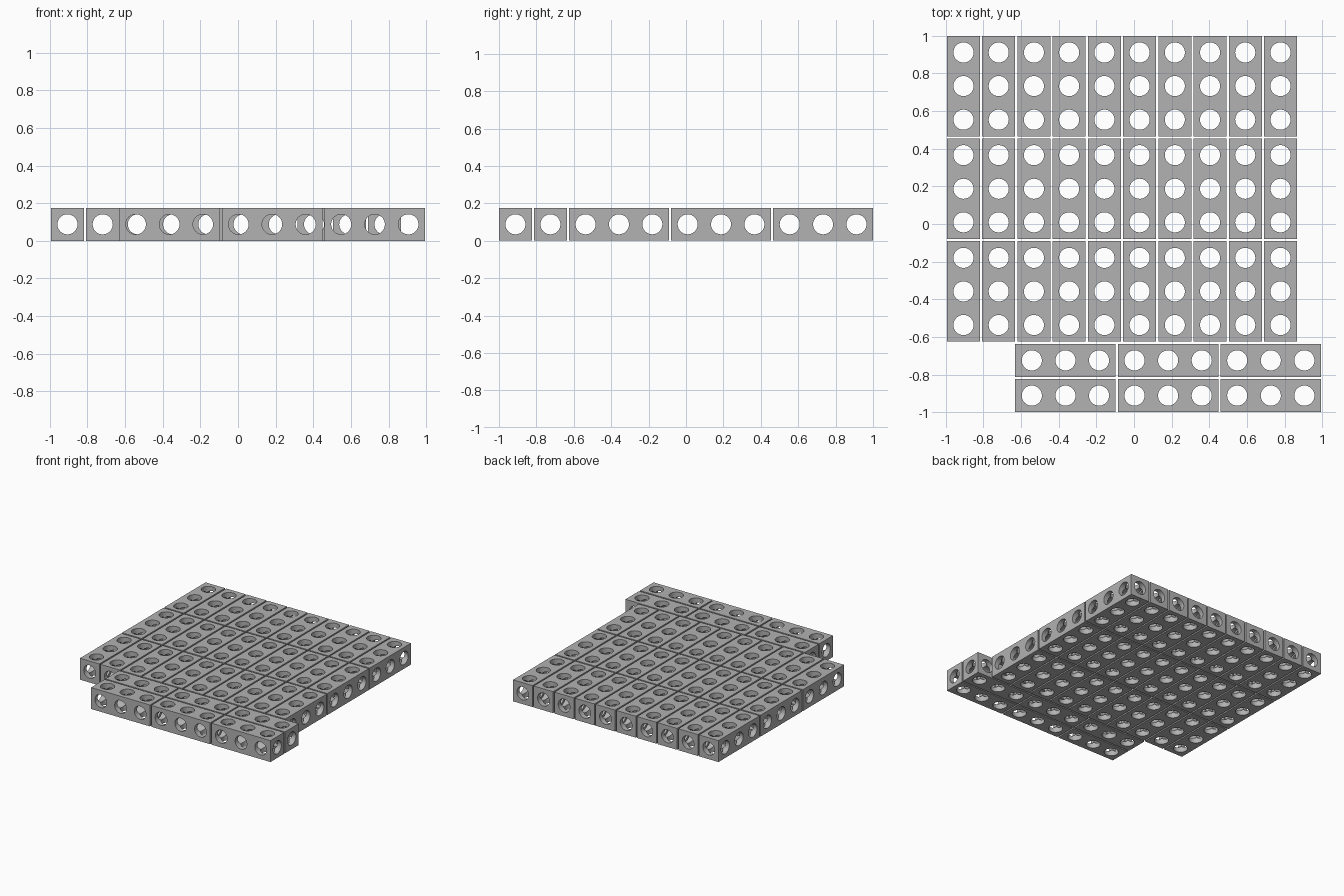
import bpy, bmesh, math
from mathutils import Matrix, Vector

if "Cube" in bpy.data.objects:
    bpy.data.objects.remove(bpy.data.objects["Cube"])

W, L, GAP = 0.1755, 0.534, 0.0117    # beam thickness, beam length, gap between beams
R, STEP = 0.0535, 0.1785             # hole radius and spacing
X0, X1, Y1 = -0.994, 0.994, 1.0      # overall limits

grey = bpy.data.materials.new("grey")
grey.diffuse_color = (0.445, 0.445, 0.445, 1)
grey.use_nodes = True
grey.node_tree.nodes["Principled BSDF"].inputs["Base Color"].default_value = grey.diffuse_color


def add_object(name, bm):
    mesh = bpy.data.meshes.new(name)
    bm.to_mesh(mesh)
    bm.free()
    ob = bpy.data.objects.new(name, mesh)
    bpy.context.collection.objects.link(ob)
    return ob


def drill(name, offsets, rotation, depth):
    """Parallel cylinders used to cut holes through the beam."""
    bm = bmesh.new()
    for y in offsets:
        bmesh.ops.create_cone(bm, cap_ends=True, segments=32, radius1=R, radius2=R, depth=depth,
                              matrix=Matrix.Translation((0, y, 0)) @ rotation)
    ob = add_object(name, bm)
    ob.hide_render = True
    return ob


# Master beam: a square bar along y
bm = bmesh.new()
bmesh.ops.create_cube(bm, size=1, matrix=Matrix.Diagonal((W, L, W, 1)))
blank = add_object("beam_blank", bm)
blank.data.materials.append(grey)

# Three holes through the top, three through the sides, one along the length
holes = (-STEP, 0, STEP)
cutters = [drill("top_drill", holes, Matrix.Identity(4), 0.4),
           drill("side_drill", holes, Matrix.Rotation(math.pi / 2, 4, 'Y'), 0.4),
           drill("end_drill", (0,), Matrix.Rotation(math.pi / 2, 4, 'X'), 0.9)]
for cutter in cutters:
    mod = blank.modifiers.new(cutter.name, 'BOOLEAN')
    mod.operation = 'DIFFERENCE'
    mod.solver = 'EXACT'
    mod.object = cutter
bpy.context.view_layer.update()
beam = bpy.data.meshes.new_from_object(blank.evaluated_get(bpy.context.evaluated_depsgraph_get()))
beam.name = "drilled_beam"
beam.materials.clear()
beam.materials.append(grey)
for ob in [blank] + cutters:
    bpy.data.objects.remove(ob)


def place(name, x, y, turned=False):
    ob = bpy.data.objects.new(name, beam)
    ob.location = (x, y, W / 2)
    ob.rotation_euler.z = math.pi / 2 if turned else 0
    bpy.context.collection.objects.link(ob)
    return ob


# Main field: ten columns of three beams running front to back
for i in range(10):
    for j in range(3):
        last = place(f"column_beam_{i}_{j}", X0 + W / 2 + i * (W + GAP), Y1 - L / 2 - j * (L + GAP))

# Front border: two rows of three beams running left to right
front = Y1 - 3 * (L + GAP)
for i in range(3):
    for j in range(2):
        place(f"row_beam_{i}_{j}", X1 - L / 2 - i * (L + GAP), front - W / 2 - j * (W + GAP), True)

# Smooth hole walls, sharp rims (all beams share the mesh)
bpy.context.view_layer.objects.active = last
last.select_set(True)
bpy.ops.object.shade_smooth_by_angle(angle=math.radians(30))
